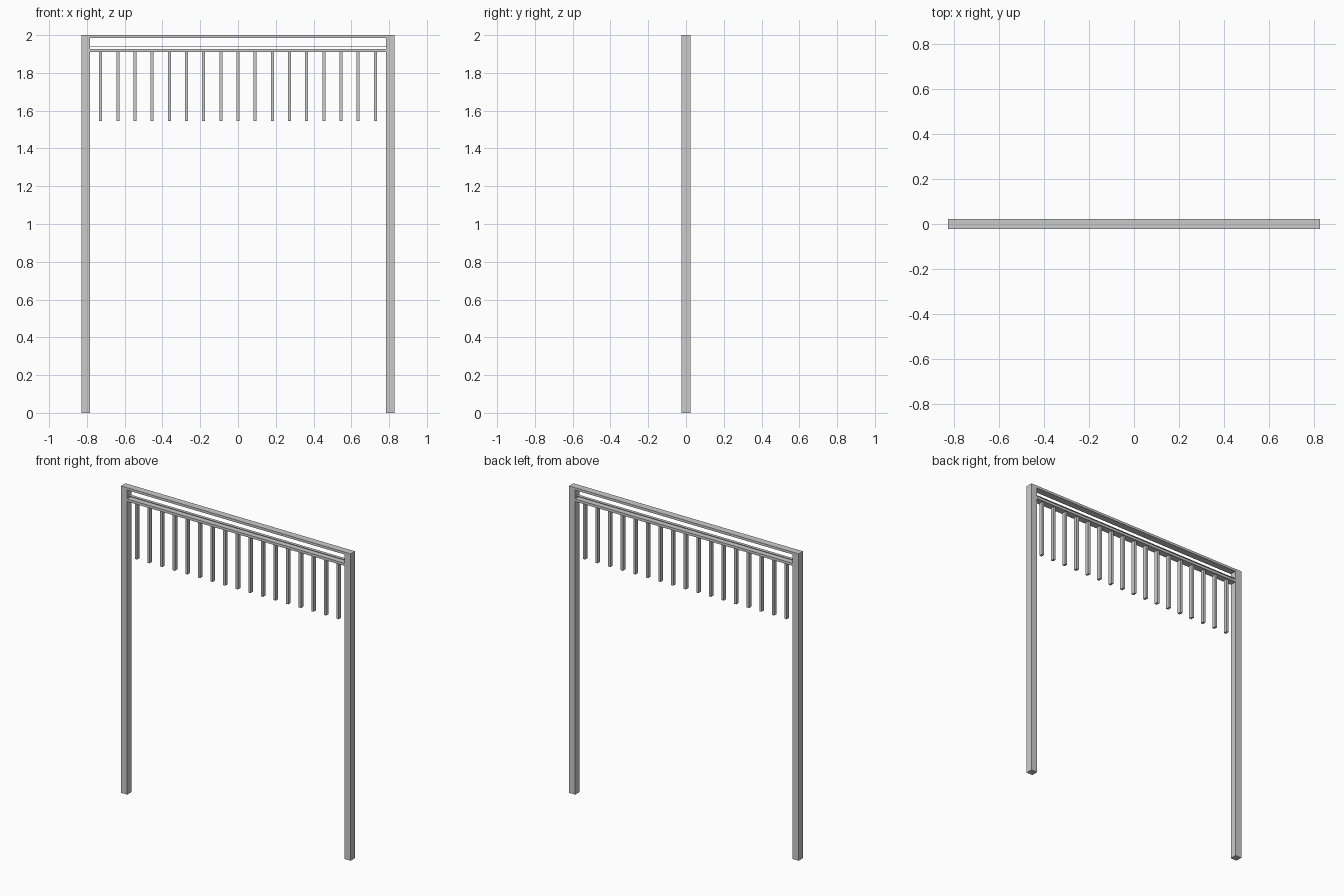
import bpy

if "Cube" in bpy.data.objects:
    bpy.data.objects.remove(bpy.data.objects["Cube"])

HALF = 0.828      # outer half width
T = 0.045         # post thickness
INNER = HALF - T


def box(name, x0, x1, y, z0, z1):
    bpy.ops.mesh.primitive_cube_add(size=1, location=((x0 + x1) / 2, 0, (z0 + z1) / 2))
    o = bpy.context.object
    o.name = name
    o.scale = (x1 - x0, 2 * y, z1 - z0)
    bpy.ops.object.transform_apply(location=False, rotation=False, scale=True)
    return o


# Side posts
box("left_post", -HALF, -INNER, T / 2, 0, 2)
box("right_post", INNER, HALF, T / 2, 0, 2)

# Top beam and lower rail
box("top_beam", -INNER, INNER, T / 2, 1.984, 2)
box("lower_rail", -INNER, INNER, T / 2, 1.91, 1.927)

# Thin strip above the rail
box("thin_strip", -INNER, INNER, 0.01, 1.940, 1.943)

# Hanging bars
for i in range(17):
    x = (i - 8) * 0.0909
    box(f"hanging_bar_{i + 1}", x - 0.008, x + 0.008, 0.0125, 1.545, 1.91)
